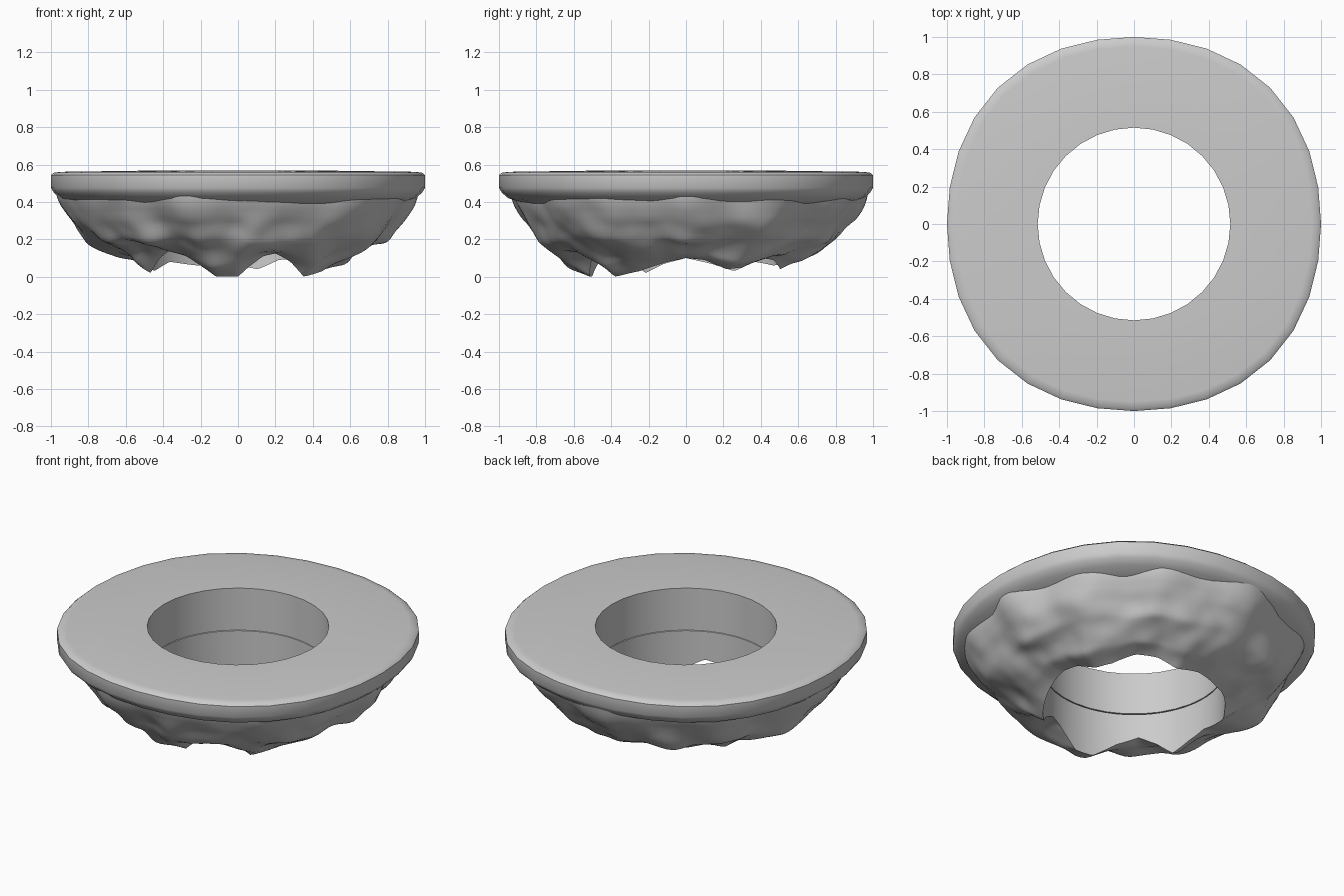
import bpy, bmesh, math
from mathutils import Vector, noise

if "Cube" in bpy.data.objects:
    bpy.data.objects.remove(bpy.data.objects["Cube"])

HOLE = 0.515


def lathe(name, profile_at, segs, angle):
    """Sweep a closed (r, z) profile round z; profile_at(a) takes degrees from the front towards +x."""
    bm = bmesh.new()
    rings = []
    for i in range(segs):
        deg = 360 * i / segs
        a = math.radians(deg)
        rings.append([bm.verts.new((r * math.sin(a), -r * math.cos(a), z)) for r, z in profile_at(deg)])
    n = len(rings[0])
    for i in range(segs):
        p, q = rings[i], rings[(i + 1) % segs]
        for j in range(n):
            k = (j + 1) % n
            bm.faces.new((p[j], q[j], q[k], p[k]))
    bmesh.ops.recalc_face_normals(bm, faces=bm.faces)
    me = bpy.data.meshes.new(name)
    bm.to_mesh(me)
    bm.free()
    ob = bpy.data.objects.new(name, me)
    bpy.context.collection.objects.link(ob)
    bpy.ops.object.select_all(action='DESELECT')
    ob.select_set(True)
    bpy.context.view_layer.objects.active = ob
    bpy.ops.object.shade_smooth_by_angle(angle=math.radians(angle))
    return ob


def lookup(table, x, smooth=False):
    for (x0, y0), (x1, y1) in zip(table, table[1:]):
        if x <= x1:
            t = (x - x0) / (x1 - x0)
            if smooth:
                t = t * t * (3 - 2 * t)
            return y0 + (y1 - y0) * t
    return table[-1][1]


# Smooth ring slab on top, slightly wider on the diagonals, with a sloping underside
slab = [(HOLE, 0.305), (HOLE, 0.567), (0.95, 0.561), (0.985, 0.556), (1.0, 0.543),
        (1.0, 0.475), (0.985, 0.45), (0.95, 0.42), (0.85, 0.385)]


def slab_profile(deg):
    wide = 1 + 0.03 * math.sin(math.radians(2 * deg)) ** 2
    return [(r if r == HOLE else r * wide, z) for r, z in slab]


lathe("ring_slab", slab_profile, 32, 35)

# Ragged lower edge of the hole wall: height by angle
edge = [(0, 0.0), (6, 0.05), (15, 0.11), (23, 0.125), (33, 0.08), (43, 0.0), (61, 0.03), (79, 0.08),
        (90, 0.10), (101, 0.09), (115, 0.04), (126, 0.05), (141, 0.10), (155, 0.09), (168, 0.04),
        (185, 0.07), (205, 0.06), (225, 0.08), (240, 0.03), (255, 0.07), (270, 0.10), (283, 0.07),
        (295, 0.02), (306, 0.10), (317, 0.15), (331, 0.10), (347, 0.0), (360, 0.0)]

# Radius of the rock where it meets the slab, by angle
rim = [(0, 0.93), (13, 0.91), (27, 0.90), (45, 0.97), (58, 0.98), (78, 0.93), (90, 0.97), (106, 0.92),
       (122, 0.96), (137, 0.92), (150, 0.97), (165, 0.94), (184, 0.98), (205, 0.94), (225, 0.98),
       (245, 0.93), (268, 0.98), (290, 0.95), (305, 0.97), (318, 0.97), (328, 0.93), (341, 0.98), (360, 0.93)]

# Underside of the rock: height and reach along the slope
rise = [(0, 0.0), (0.2, 0.055), (0.45, 0.14), (0.65, 0.21), (0.83, 0.31), (0.95, 0.40), (1, 0.47)]
reach = [(0, 0.0), (0.2, 0.22), (0.45, 0.46), (0.65, 0.66), (0.83, 0.84), (0.95, 0.96), (1, 1.0)]
STEPS = 28


def rock_profile(deg):
    a = math.radians(deg)
    low, top = lookup(edge, deg), lookup(rim, deg, True)
    pts = [(HOLE, 0.30)]
    for i in range(STEPS + 1):
        t = i / STEPS
        r = HOLE + (top - HOLE) * lookup(reach, t)
        z = lookup(rise, t) + low * max(0, 1 - t / 0.6)
        p = Vector((r * math.sin(a), -r * math.cos(a), z))
        bump = 0.045 * noise.noise(p * 4) + 0.01 * noise.noise(p * 9)
        bump *= min(1, t * 4) * min(1, (1 - t) * 4)
        pts.append((r + 0.6 * bump, max(0, z - 0.8 * bump)))
    pts.append((0.80, 0.43))
    return pts


# Lumpy rock ring beneath the slab
lathe("rock_base", rock_profile, 160, 45)
